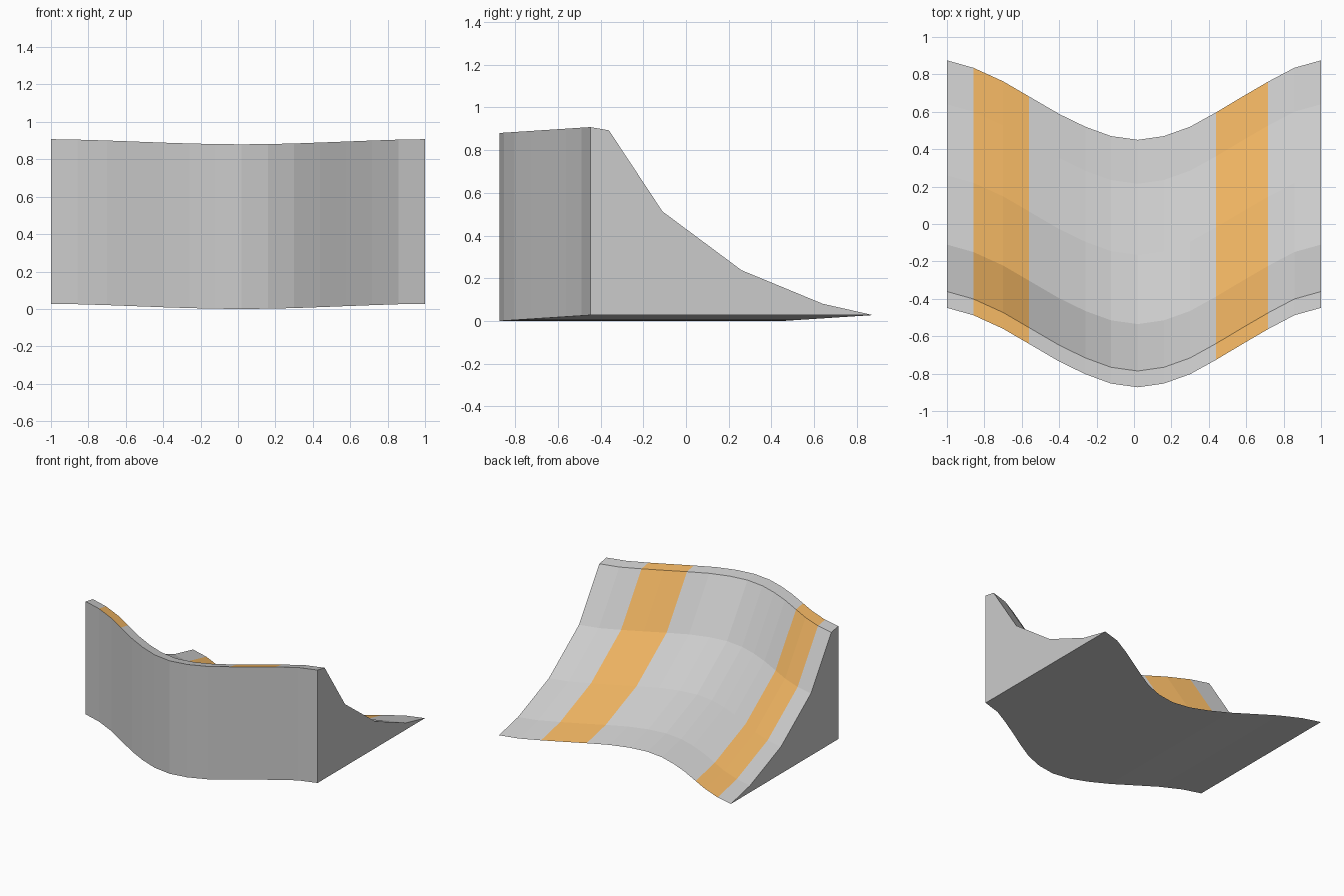
import bpy, bmesh

if "Cube" in bpy.data.objects:
    bpy.data.objects.remove(bpy.data.objects["Cube"])

# Ramp side profile (y, z) at the middle: front wall, lip deck, curved slope
PROFILE = [(-0.873, 0.0), (-0.873, 0.88), (-0.786, 0.865), (-0.535, 0.485),
           (-0.165, 0.21), (0.215, 0.053), (0.45, 0.0)]
# Wavy path stations (x, y shift)
PATH = [(-1, .425), (-.858, .385), (-.70, .313), (-.561, .232), (-.40, .138),
        (-.26, .07), (-.123, .02), (.02, 0), (.16, .02), (.30, .07),
        (.439, .147), (.578, .23), (.717, .311), (.857, .385), (1, .425)]
LIFT = 0.065                    # rise in z per unit of y shift
STRIPE_SPANS = {1, 2, 10, 11}   # path segments that are painted
SURFACE = range(1, 6)           # profile edges forming the deck and slope


def sweep(name, keep, caps=False):
    """Sweep the profile along the path, keeping only the wanted faces."""
    bm = bmesh.new()
    rings = [[bm.verts.new((x, y + d, z + LIFT * d)) for y, z in PROFILE]
             for x, d in PATH]
    n = len(PROFILE)
    for i, (a, b) in enumerate(zip(rings, rings[1:])):
        for j in range(n):
            if keep(i, j):
                k = (j + 1) % n
                bm.faces.new((a[j], a[k], b[k], b[j]))
    if caps:
        bm.faces.new(rings[0][::-1])
        bm.faces.new(rings[-1])
    bmesh.ops.delete(bm, geom=[v for v in bm.verts if not v.link_faces],
                     context='VERTS')
    # Make every face point outward
    for f in bm.faces:
        f.normal_update()
    top = max(bm.faces, key=lambda f: abs(f.normal.z) * (f.calc_center_median().z > 0.1))
    if top.normal.z < 0:
        bmesh.ops.reverse_faces(bm, faces=bm.faces[:])
    me = bpy.data.meshes.new(name)
    bm.to_mesh(me)
    bm.free()
    ob = bpy.data.objects.new(name, me)
    bpy.context.collection.objects.link(ob)
    return ob


def painted(i, j):
    return i in STRIPE_SPANS and j in SURFACE


# Grey ramp body and the orange stripes running down it
sweep("ramp_body", lambda i, j: not painted(i, j), caps=True)
stripes = sweep("ramp_stripes", painted)
orange = bpy.data.materials.new("orange_paint")
orange.diffuse_color = (0.85, 0.45, 0.12, 1)
orange.use_nodes = True
orange.node_tree.nodes["Principled BSDF"].inputs["Base Color"].default_value = orange.diffuse_color
stripes.data.materials.append(orange)
